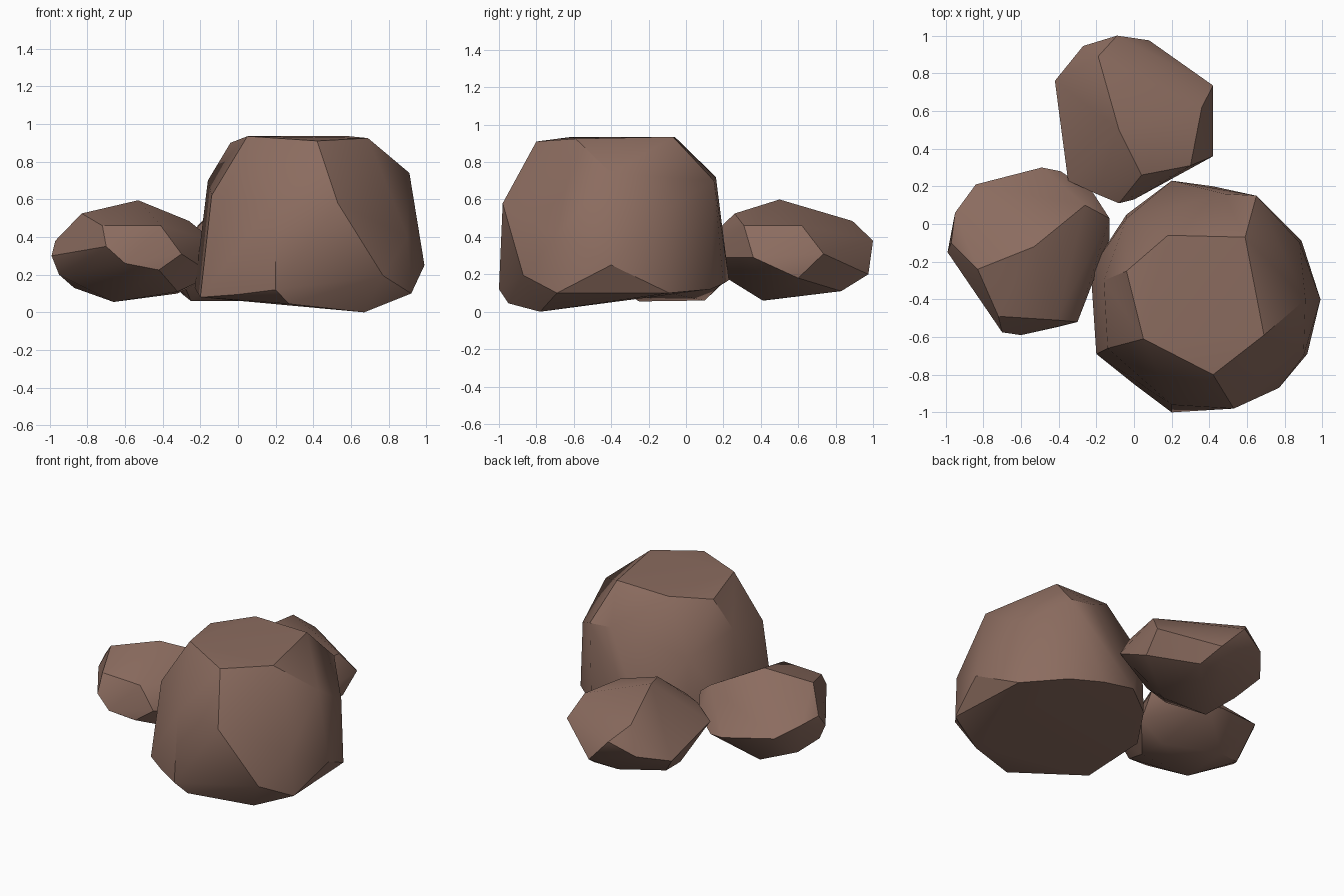
import bpy, bmesh, math

stone = bpy.data.materials.new("brown stone")
stone.diffuse_color = (0.26, 0.15, 0.115, 1)


def boulder(name, corners):
    """Convex faceted rock spanned by a few chipped corners."""
    bm = bmesh.new()
    for c in corners:
        bm.verts.new(c)
    hull = bmesh.ops.convex_hull(bm, input=bm.verts)
    loose = [v for v in bm.verts if not v.link_faces]
    bmesh.ops.delete(bm, geom=loose, context='VERTS')
    bmesh.ops.dissolve_limit(bm, angle_limit=math.radians(3),
                             verts=bm.verts, edges=bm.edges)
    bmesh.ops.recalc_face_normals(bm, faces=bm.faces)
    mesh = bpy.data.meshes.new(name)
    bm.to_mesh(mesh)
    bm.free()
    mesh.materials.append(stone)
    ob = bpy.data.objects.new(name, mesh)
    bpy.context.collection.objects.link(ob)
    bpy.ops.object.select_all(action='DESELECT')
    ob.select_set(True)
    bpy.context.view_layer.objects.active = ob
    bpy.ops.object.shade_smooth_by_angle(angle=math.radians(32))
    return ob


# Tall boulder: flat crown, shoulders, girdle, tilted base
boulder("large_rock", [
    (-.04, -.25, .90), (.18, -.06, .935), (.59, -.07, .935),
    (.69, -.59, .925), (.42, -.80, .91), (.05, -.61, .935),
    (.91, -.40, .74), (.88, -.10, .55), (.65, .15, .70), (.48, .16, .72),
    (-.04, .03, .58), (-.16, -.30, .70), (-.14, -.66, .62),
    (.20, -.96, .60), (.53, -.98, .58),
    (.99, -.40, .25), (.90, -.70, .40), (.77, -.87, .195),
    (-.23, -.24, .13), (-.20, -.69, .08), (0, -.85, .095),
    (.20, -1.0, .12), (.27, -.95, .045), (.67, -.78, 0), (.92, -.69, .10),
    (.89, -.09, .10), (.65, .13, .12), (.42, .20, .15),
    (.20, .23, .17), (-.04, .05, .16)])

# Low boulder on the left: peak, front facet, rim, base
boulder("left_rock", [
    (-.53, -.12, .595), (-.83, -.24, .525), (-.26, .10, .485),
    (-.72, -.49, .46), (-.41, -.51, .46), (-.30, -.52, .31),
    (-.42, -.55, .225), (-.60, -.59, .26), (-.70, -.575, .35),
    (-.99, -.15, .30), (-.97, -.10, .38), (-.95, .06, .37),
    (-.84, .21, .30), (-.49, .30, .25), (-.39, .28, .24),
    (-.13, .03, .38), (-.13, -.08, .20), (-.22, .17, .30),
    (-.65, .10, .06), (-.66, -.25, .055), (-.32, -.10, .10),
    (-.32, -.30, .11), (-.87, -.01, .13), (-.95, -.14, .20)])

# Low boulder at the back: same kind of chip turned a quarter
boulder("back_rock", [
    (-.08, .50, .60), (.04, .26, .525), (-.19, .89, .485),
    (.30, .31, .46), (.36, .62, .46), (.42, .735, .31),
    (.40, .60, .18), (.42, .36, .29),
    (.08, .975, .20), (-.09, 1.0, .38), (-.27, .945, .30),
    (-.42, .76, .24), (-.35, .23, .30), (-.20, .16, .37),
    (-.08, .11, .38), (0, .13, .29),
    (.10, .41, .06), (-.25, .42, .06), (-.05, .83, .11),
    (.14, .83, .11), (-.10, .20, .19), (-.30, .65, .10)])
